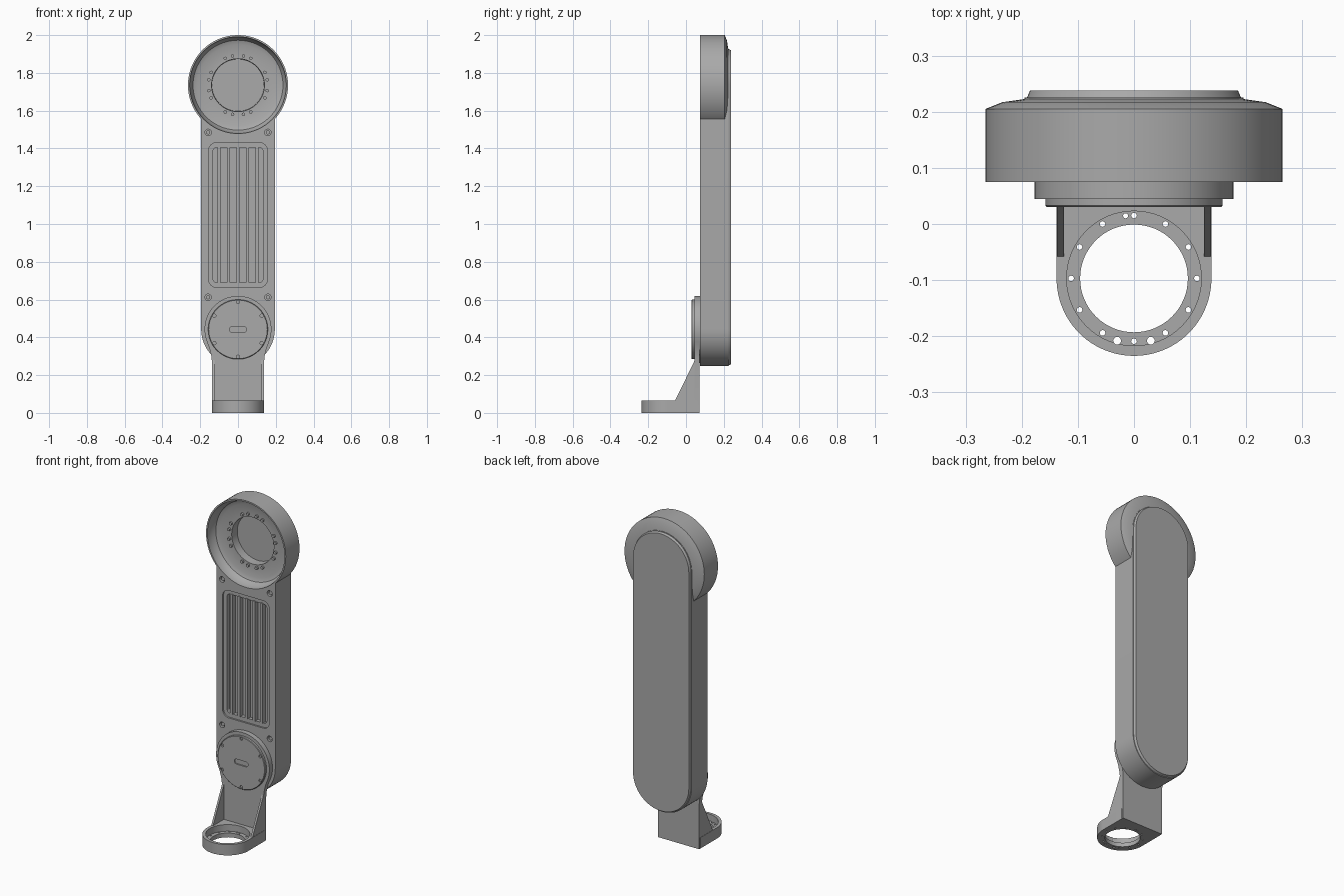
import bpy, bmesh, math
from math import sin, cos, pi, radians

if "Cube" in bpy.data.objects:
    bpy.data.objects.remove(bpy.data.objects["Cube"])

grey = bpy.data.materials.new("matte grey")
grey.diffuse_color = (0.40, 0.40, 0.40, 1)
grey.use_nodes = True
grey.node_tree.nodes["Principled BSDF"].inputs["Base Color"].default_value = grey.diffuse_color

TOP, LOW = 1.735, 0.442        # heights of the two joint axes


def arc(cx, cy, r, a0, a1, n=32):
    return [(cx + r * cos(radians(a0 + (a1 - a0) * i / n)),
             cy + r * sin(radians(a0 + (a1 - a0) * i / n))) for i in range(n + 1)]


def circle(cx, cy, r, n=64):
    return arc(cx, cy, r, 0, 360, n)[:-1]


def stadium(r, z0=LOW, z1=TOP):
    return arc(0, z1, r, 0, 180) + arc(0, z0, r, 180, 360)


def slot(cx, cy, half, r, ang=0):
    c, s = cos(ang), sin(ang)
    pts = arc(half, 0, r, -90, 90, 8) + arc(-half, 0, r, 90, 270, 8)
    return [(cx + x * c - y * s, cy + x * s + y * c) for x, y in pts]


def rounded_rect(x0, z0, x1, z1, r):
    return (arc(x1 - r, z1 - r, r, 0, 90, 8) + arc(x0 + r, z1 - r, r, 90, 180, 8)
            + arc(x0 + r, z0 + r, r, 180, 270, 8) + arc(x1 - r, z0 + r, r, 270, 360, 8))


def finish(name, bm):
    bmesh.ops.recalc_face_normals(bm, faces=bm.faces)
    me = bpy.data.meshes.new(name)
    bm.to_mesh(me)
    bm.free()
    me.materials.append(grey)
    ob = bpy.data.objects.new(name, me)
    bpy.context.collection.objects.link(ob)
    return ob


def prism(name, outlines, axis, lo, hi):
    """Extrude one outline, or a list of outlines, along an axis."""
    if not isinstance(outlines[0], list):
        outlines = [outlines]
    put = {'x': lambda a, b, h: (h, a, b), 'y': lambda a, b, h: (a, h, b),
           'z': lambda a, b, h: (a, b, h)}[axis]
    bm = bmesh.new()
    for pts in outlines:
        f = [bm.verts.new(put(a, b, lo)) for a, b in pts]
        g = [bm.verts.new(put(a, b, hi)) for a, b in pts]
        bm.faces.new(f)
        bm.faces.new(g)
        for i in range(len(f)):
            j = (i + 1) % len(f)
            bm.faces.new((f[i], f[j], g[j], g[i]))
    return finish(name, bm)


def lathe(name, profile, z, n=72):
    """Closed solid turned about a y axis at height z; profile is (r, y)."""
    bm = bmesh.new()
    rings = [[bm.verts.new((r * cos(2 * pi * i / n), y, z + r * sin(2 * pi * i / n)))
              for i in range(n)] for r, y in profile]
    for a, b in zip(rings, rings[1:]):
        for i in range(n):
            j = (i + 1) % n
            bm.faces.new((a[i], a[j], b[j], b[i]))
    bm.faces.new(rings[0])
    bm.faces.new(rings[-1])
    return finish(name, bm)


def boolean(ob, other, op='DIFFERENCE'):
    m = ob.modifiers.new("bool", 'BOOLEAN')
    m.operation, m.solver, m.object = op, 'EXACT', other
    bpy.context.view_layer.objects.active = ob
    bpy.ops.object.modifier_apply(modifier=m.name)
    bpy.data.objects.remove(other)


# Arm housing joined with the round head
arm = prism("arm_housing", stadium(0.195), 'y', 0.075, 0.225)
head = lathe("head", [(0.265, 0.075), (0.265, 0.205), (0.235, 0.217), (0.19, 0.2235)], TOP)
boolean(arm, head, 'UNION')

# Hollow of the head: wide cup, then the deep bore
boolean(arm, lathe("cup_cutter", [(0.256, 0.05), (0.256, 0.08), (0.25, 0.11), (0.238, 0.13),
                                  (0.215, 0.14), (0.14, 0.14), (0.138, 0.19)], TOP))

# Ribbed panel recess and screw holes
boolean(arm, prism("panel_cutter", rounded_rect(-0.155, 0.665, 0.155, 1.43, 0.04),
                   'y', 0.05, 0.085))
boolean(arm, prism("groove_cutter", rounded_rect(-0.132, 0.69, 0.132, 1.405, 0.02),
                   'y', 0.05, 0.108))
corners = [(x, z) for x in (-0.158, 0.158) for z in (0.612, 1.485)]
boolean(arm, prism("screw_cutter", [circle(x, z, 0.017, 20) for x, z in corners],
                   'y', 0.05, 0.095))
prism("arm_screws", [circle(x, z, 0.011, 16) for x, z in corners], 'y', 0.082, 0.1)

# Cooling ribs
prism("cooling_ribs", [rounded_rect(x - 0.008, 0.685, x + 0.008, 1.41, 0.006)
                       for x in (-0.1, -0.05, 0, 0.05, 0.1)], 'y', 0.079, 0.115)

# Back cover with chamfered rim
cover = prism("back_cover", stadium(0.193), 'y', 0.22, 0.238)
bm = bmesh.new()
bm.from_mesh(cover.data)
for v in bm.verts:
    if v.co.y > 0.23:
        axis_z = TOP if v.co.z > 1 else LOW
        v.co.x *= 0.96
        v.co.z = axis_z + (v.co.z - axis_z) * 0.96
bm.to_mesh(cover.data)
bm.free()

# Output flange inside the head, with paired screw slots
flange = lathe("output_flange", [(0.177, 0.145), (0.177, 0.128), (0.174, 0.125),
                                 (0.14, 0.125), (0.136, 0.128), (0.136, 0.145)], TOP)
boolean(flange, prism("bore_cutter", circle(0, TOP, 0.135), 'y', 0.1, 0.2))
slots, pins = [], []
for q in range(4):
    for d in (-18, 18):
        a = radians(90 * q + d)
        slots.append(slot(0.157 * cos(a), TOP + 0.157 * sin(a), 0.022, 0.014, a + pi / 2))
        for e in (-0.13, 0.13):
            pins.append(circle(0.157 * cos(a + e), TOP + 0.157 * sin(a + e), 0.009, 12))
boolean(flange, prism("slot_cutter", slots, 'y', 0.1, 0.134))
prism("flange_screws", pins, 'y', 0.129, 0.14)

# Joint base, blending down into the bracket back plate
right = [(0.137, 0.0), (0.137, 0.26), (0.141, 0.3), (0.152, 0.345)]
outline = right + arc(0, LOW, 0.177, -22, 202, 48) + [(-x, z) for x, z in reversed(right)]
plate = prism("bracket_plate", outline, 'y', 0.045, 0.072)
prism("joint_spacer", circle(0, LOW, 0.177), 'y', 0.07, 0.08)

# Joint cap with a centre slot and six small holes
cap = lathe("joint_cap", [(0.158, 0.05), (0.158, 0.033), (0.155, 0.03)], LOW)
holes = [circle(0.145 * cos(radians(a)), LOW + 0.145 * sin(radians(a)), 0.009, 14)
         for a in range(30, 390, 60)]
boolean(cap, prism("cap_cutter", holes + [slot(0, LOW, 0.031, 0.015)], 'y', 0.0, 0.038))

# Side gussets of the bracket
for side, x in (("left", -0.137), ("right", 0.125)):
    prism(side + "_gusset", [(-0.058, 0.03), (-0.058, 0.065), (0.04, 0.265), (0.055, 0.31),
                             (0.06, 0.31), (0.06, 0.03)], 'x', x, x + 0.012)

# Ring foot with stepped opening and bolt holes
FY = -0.097
foot = prism("ring_foot", [(0.138, 0.06), (0.128, 0.07), (-0.128, 0.07), (-0.138, 0.06)]
             + arc(0, FY, 0.138, 180, 360, 48), 'z', 0, 0.065)
boolean(foot, prism("ledge_cutter", circle(0, FY, 0.12), 'z', 0.025, 0.1))
boolean(foot, prism("foot_bore_cutter", circle(0, FY, 0.096), 'z', -0.05, 0.1))
bolts = [circle(0.112 * cos(radians(a)), FY + 0.112 * sin(radians(a)), 0.005, 12)
         for a in range(0, 360, 30)]
bolts += [circle(x, -0.208, 0.007, 12) for x in (-0.03, 0.03)]
bolts.append(circle(-0.015, 0.0145, 0.0045, 12))
boolean(foot, prism("bolt_cutter", bolts, 'z', -0.05, 0.1))

# Smooth shading with sharp edges kept
for ob in bpy.context.collection.objects:
    bpy.ops.object.select_all(action='DESELECT')
    ob.select_set(True)
    bpy.context.view_layer.objects.active = ob
    bpy.ops.object.shade_smooth_by_angle(angle=radians(25))
